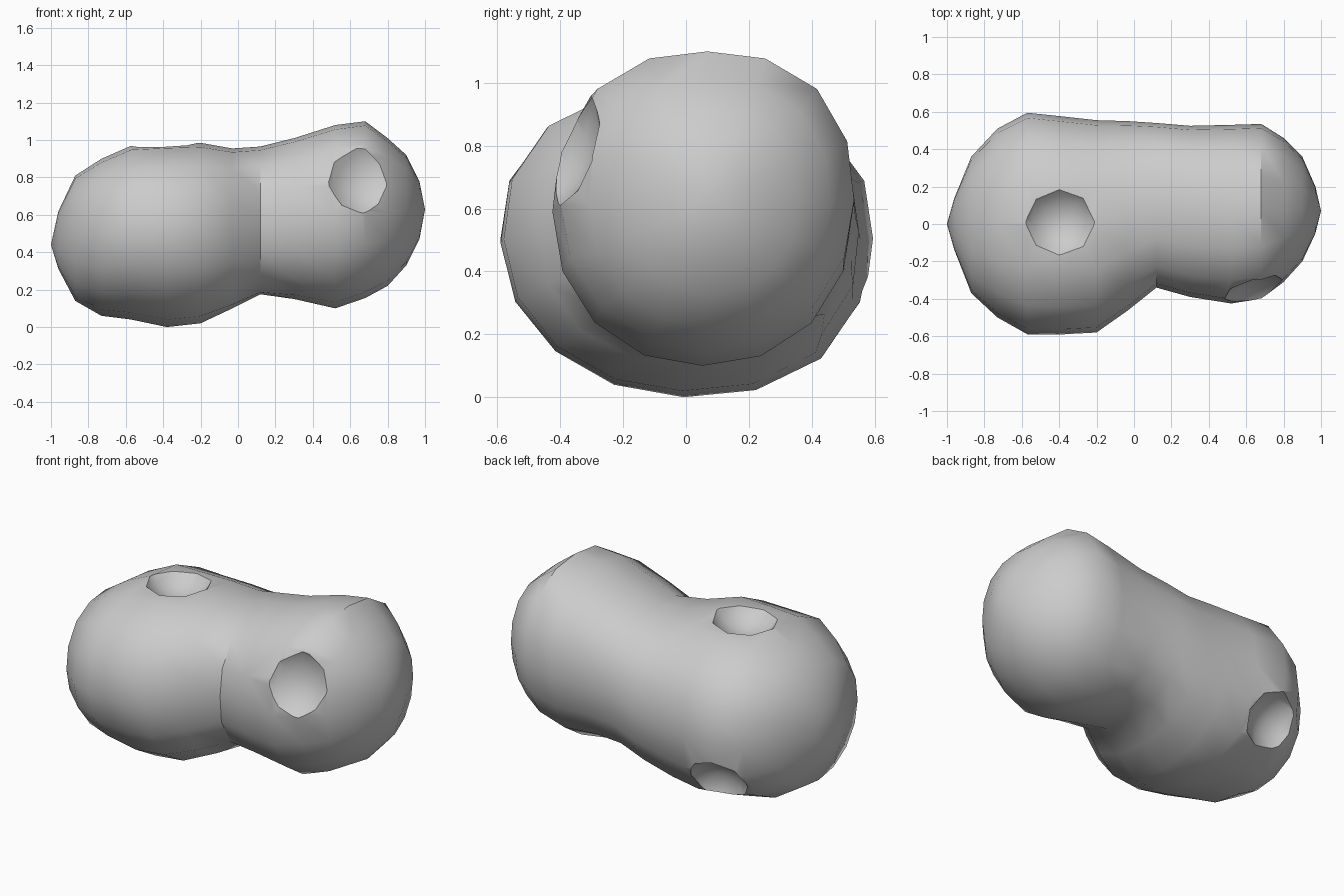
import bpy, bmesh
from math import sin, cos, pi
from mathutils import Vector

if "Cube" in bpy.data.objects:
    bpy.data.objects.remove(bpy.data.objects["Cube"])

SIDES = 16
# Lumpy body sections: x, y min, y max, z min, z max,
# then squareness of the lower back and lower front corners
STATIONS = [
    (-0.96, -0.14, 0.14, 0.31, 0.62, 2.2, 2.0),
    (-0.87, -0.37, 0.36, 0.14, 0.81, 2.4, 2.0),
    (-0.73, -0.50, 0.51, 0.06, 0.90, 2.5, 1.97),
    (-0.57, -0.59, 0.595, 0.04, 0.97, 2.5, 1.95),
    (-0.38, -0.59, 0.575, 0.00, 0.98, 2.4, 1.95),
    (-0.20, -0.58, 0.555, 0.02, 0.985, 2.4, 1.97),
    (-0.03, -0.46, 0.55, 0.10, 0.955, 2.6, 2.4),
    (0.12, -0.34, 0.54, 0.175, 0.965, 2.7, 2.8),
    (0.30, -0.39, 0.525, 0.15, 1.01, 2.4, 2.35),
    (0.52, -0.425, 0.53, 0.10, 1.08, 2.15, 2.1),
    (0.68, -0.40, 0.535, 0.155, 1.10, 2.1, 2.1),
    (0.80, -0.31, 0.46, 0.22, 1.01, 2.1, 2.1),
    (0.90, -0.20, 0.36, 0.33, 0.92, 2.1, 2.1),
    (0.97, -0.05, 0.20, 0.47, 0.78, 2.0, 2.0),
]
TOP_SQUARENESS = 2.38
# Dimples: surface point, outward direction, rim radius, depth
DIMPLES = [
    ((-0.40, 0.01, 0.98), (0, 0, 1), 0.19, 0.10),
    ((0.66, -0.385, 0.77), (0.25, -0.87, 0.38), 0.22, 0.09),
    ((-0.55, 0.49, 0.23), (-0.2, 0.83, -0.5), 0.18, 0.09),
]


def link(bm, name):
    bmesh.ops.recalc_face_normals(bm, faces=bm.faces)
    mesh = bpy.data.meshes.new(name)
    bm.to_mesh(mesh)
    bm.free()
    ob = bpy.data.objects.new(name, mesh)
    bpy.context.collection.objects.link(ob)
    return ob


def section_point(x, y0, y1, z0, z1, back, front, i):
    """Point on a rounded section whose corners vary in fullness."""
    c, s = cos(2 * pi * i / SIDES), sin(2 * pi * i / SIDES)
    power = TOP_SQUARENESS if s > 0 else back if c > 0 else front
    r = (abs(c) ** power + abs(s) ** power) ** (-1 / power)
    return (x, (y0 + y1) / 2 + (y1 - y0) / 2 * c * r,
            (z0 + z1) / 2 + (z1 - z0) / 2 * s * r)


# Body lofted along x
bm = bmesh.new()
rings = [[bm.verts.new(section_point(*st, i)) for i in range(SIDES)]
         for st in STATIONS]
tips = [bm.verts.new((-1, 0, 0.44)), bm.verts.new((1, 0.07, 0.63))]
for i in range(SIDES):
    j = (i + 1) % SIDES
    for a, b in zip(rings, rings[1:]):
        bm.faces.new((a[i], a[j], b[j], b[i]))
    bm.faces.new((tips[0], rings[0][j], rings[0][i]))
    bm.faces.new((tips[1], rings[-1][i], rings[-1][j]))
body = link(bm, "lumpy_body")

# Dimples scooped out with coarse eight-sided balls
bpy.context.view_layer.objects.active = body
body.select_set(True)
for point, direction, rim, depth in DIMPLES:
    d = Vector(direction).normalized()
    radius = (rim ** 2 + depth ** 2) / (2 * depth)
    cb = bmesh.new()
    bmesh.ops.create_uvsphere(cb, u_segments=8, v_segments=14, radius=radius)
    cutter = link(cb, "dimple_cutter")
    cutter.location = Vector(point) + d * (radius - depth)
    cutter.rotation_mode = 'QUATERNION'
    cutter.rotation_quaternion = d.to_track_quat('Z', 'Y')
    cutter.hide_render = True
    bpy.context.view_layer.update()
    mod = body.modifiers.new("dimple", 'BOOLEAN')
    mod.operation = 'DIFFERENCE'
    mod.solver = 'EXACT'
    mod.object = cutter
    bpy.ops.object.modifier_apply(modifier=mod.name)
    bpy.data.objects.remove(cutter)

bpy.ops.object.shade_smooth_by_angle(angle=0.75)
